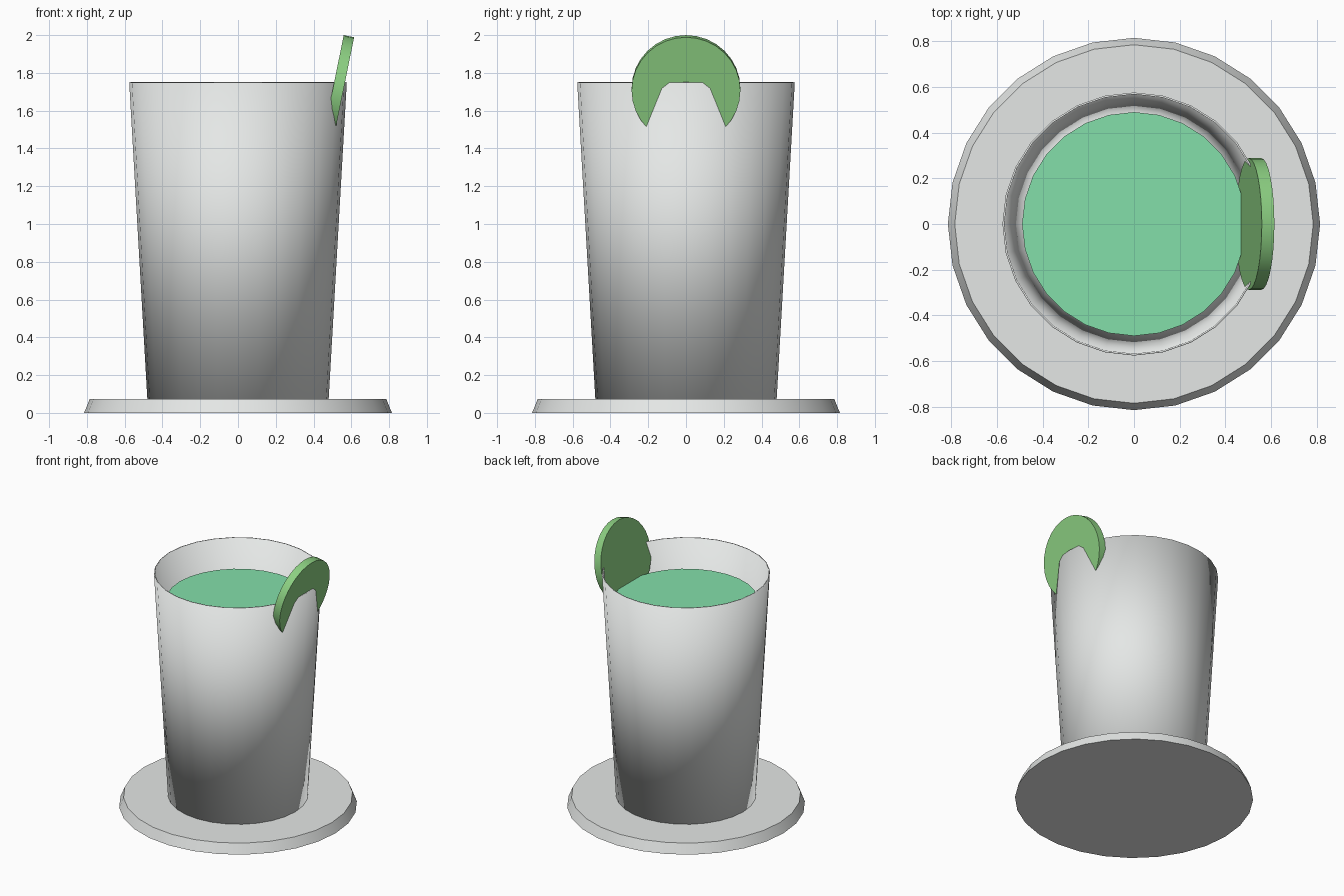
import bpy, math

if "Cube" in bpy.data.objects:
    bpy.data.objects.remove(bpy.data.objects["Cube"])

SIDES = 28


def material(name, color):
    m = bpy.data.materials.new(name)
    m.diffuse_color = (*color, 1)
    m.use_nodes = True
    m.node_tree.nodes["Principled BSDF"].inputs["Base Color"].default_value = m.diffuse_color
    return m


glass = material("pale_grey", (0.79, 0.81, 0.80))
drink = material("mint_green", (0.23, 0.74, 0.40))
rind = material("lime_green", (0.26, 0.62, 0.22))


def finish(name, mat):
    ob = bpy.context.object
    ob.name = name
    ob.data.materials.append(mat)
    bpy.ops.object.shade_smooth_by_angle(angle=math.radians(30))
    return ob


def frustum(name, mat, r0, r1, z0, z1, ends='NGON'):
    bpy.ops.mesh.primitive_cone_add(vertices=SIDES, radius1=r0, radius2=r1,
                                    depth=z1 - z0, end_fill_type=ends,
                                    location=(0, 0, (z0 + z1) / 2))
    return finish(name, mat)


# Coaster with a sloped edge
frustum("coaster", glass, 0.815, 0.785, 0, 0.073)

# Open tapered cup with a thin wall
cup = frustum("cup", glass, 0.48, 0.576, 0.073, 1.75, 'NOTHING')
wall = cup.modifiers.new("wall", 'SOLIDIFY')
wall.thickness = 0.008
wall.offset = -1

# Drink, slightly narrower than the cup
frustum("drink", drink, 0.41, 0.49, 0.08, 1.552)

# Round slice leaning out through the rim
bpy.ops.mesh.primitive_cylinder_add(vertices=32, radius=0.288, depth=0.056,
                                    location=(0.53, 0, 1.712),
                                    rotation=(0, math.pi / 2 + 0.2, 0))
finish("lime_slice", rind)
